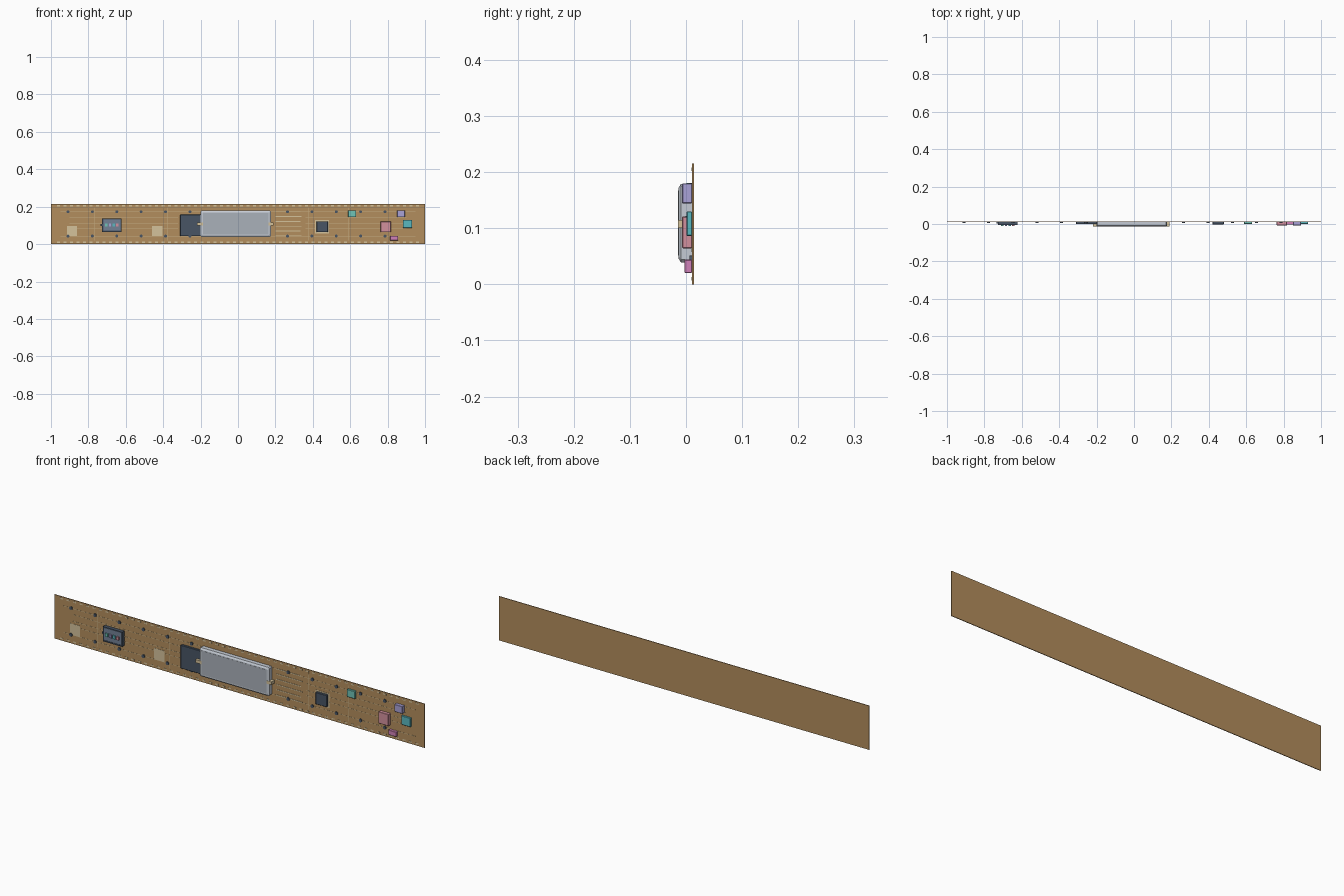
import bpy, bmesh, math
from mathutils import Matrix, Vector

if "Cube" in bpy.data.objects:
    bpy.data.objects.remove(bpy.data.objects["Cube"])

F = 0.0110  # y of the board's front face


def material(name, rgb):
    m = bpy.data.materials.new(name)
    m.diffuse_color = (*rgb, 1)
    m.use_nodes = True
    m.node_tree.nodes["Principled BSDF"].inputs["Base Color"].default_value = m.diffuse_color
    return m


WOOD = material("board_tan", (0.45, 0.27, 0.11))
PALE = material("pad_beige", (0.66, 0.54, 0.33))
TRACE = material("trace_tan", (0.58, 0.43, 0.23))
DARK = material("chip_dark", (0.065, 0.09, 0.13))
SLATE = material("module_slate", (0.17, 0.22, 0.30))
METAL = material("shield_metal", (0.40, 0.44, 0.49))
RIM = material("rim_metal", (0.56, 0.60, 0.66))
TEAL = material("teal", (0.16, 0.55, 0.47))
PINK = material("pink", (0.65, 0.28, 0.34))
LILAC = material("lilac", (0.40, 0.36, 0.68))
CYAN = material("cyan", (0.10, 0.48, 0.53))
MAGENTA = material("magenta", (0.63, 0.22, 0.48))


def finish(name, bm, mat):
    me = bpy.data.meshes.new(name)
    bm.to_mesh(me)
    bm.free()
    me.materials.append(mat)
    ob = bpy.data.objects.new(name, me)
    bpy.context.collection.objects.link(ob)
    return ob


def boxes(name, mat, items):
    """Each item is x0, x1, z0, z1, front y, back y."""
    bm = bmesh.new()
    for x0, x1, z0, z1, y0, y1 in items:
        m = Matrix.Translation(((x0 + x1) / 2, (y0 + y1) / 2, (z0 + z1) / 2))
        bmesh.ops.create_cube(bm, size=1, matrix=m @ Matrix.Diagonal((x1 - x0, y1 - y0, z1 - z0, 1)))
    return finish(name, bm, mat)


def chip(name, mat, x0, x1, z0, z1, y0):
    """Box chip with a slim bevel."""
    ob = boxes(name, mat, [(x0, x1, z0, z1, y0, F)])
    b = ob.modifiers.new("bevel", "BEVEL")
    b.width, b.segments = 0.0015, 1
    return ob


def can(name, mat, x0, x1, z0, z1, rings):
    """Lid lofted from (y, inset) rings with cut corners."""
    bm = bmesh.new()
    loops = []
    for y, i in rings:
        a, b, c, d, k = x0 + i, x1 - i, z0 + i, z1 - i, 0.005
        pts = [(a + k, c), (b - k, c), (b, c + k), (b, d - k), (b - k, d), (a + k, d), (a, d - k), (a, c + k)]
        loops.append([bm.verts.new((x, y, z)) for x, z in pts])
    for lo, hi in zip(loops, loops[1:]):
        for j in range(8):
            bm.faces.new((lo[j], lo[(j + 1) % 8], hi[(j + 1) % 8], hi[j]))
    bm.faces.new(loops[0][::-1])
    bm.faces.new(loops[-1])
    bmesh.ops.recalc_face_normals(bm, faces=bm.faces)
    return finish(name, bm, mat)


# Board
boxes("circuit_board", WOOD, [(-1, 1, 0, 0.215, F, 0.0145)])

# Edge contact pads along both long sides
n = 56
boxes("edge_pads", PALE, [(x - 0.008, x + 0.008, z - 0.003, z + 0.003, F - 0.0008, F + 0.0005)
                          for z in (0.010, 0.205)
                          for x in [-0.96 + 1.92 * i / (n - 1) for i in range(n)]])

# Long and cross traces
t = 0.0012
traces = [(-0.95, 0.95, z - t, z + t, F - 0.0006, F + 0.0005) for z in (0.043, 0.172)]
for z in (0.085, 0.11, 0.143):
    traces += [(-0.90, -0.32, z - t, z + t, F - 0.0006, F + 0.0005),
               (0.36, 0.90, z - t, z + t, F - 0.0006, F + 0.0005)]
traces += [(x - t, x + t, 0.02, 0.195, F - 0.0007, F + 0.0005) for x in (-0.765, -0.375, 0.375, 0.59)]
boxes("traces", TRACE, traces)

# Bus of parallel lines right of the shield
bus = []
for i in range(6):
    z = 0.045 + 0.0255 * i
    bus.append((0.20, 0.34 - 0.006 * (i % 2), z - 0.002, z + 0.002, F - 0.0015, F + 0.0005))
boxes("bus_lines", PALE, bus)

# Two rows of small dark studs
bm = bmesh.new()
for z in (0.043, 0.173):
    for i in range(14):
        x = -0.909 + 0.1304 * i
        if -0.2 < x < 0.18:
            continue
        m = Matrix.Translation((x, F - 0.002, z)) @ Matrix.Rotation(math.pi / 2, 4, "X")
        bmesh.ops.create_cone(bm, cap_ends=True, segments=12, radius1=0.008, radius2=0.008,
                              depth=0.005, matrix=m)
finish("studs", bm, DARK)

# Flat beige pads
boxes("square_pads", PALE, [(x, x + 0.055, 0.043, 0.098, F - 0.001, F + 0.0005) for x in (-0.915, -0.46)])

# Left module with raised frame and small parts on it
boxes("module_base", SLATE, [(-0.722, -0.626, 0.070, 0.134, -0.004, F)])
boxes("module_frame", DARK, [(-0.726, -0.622, 0.066, 0.072, -0.006, F),
                             (-0.726, -0.622, 0.132, 0.138, -0.006, F),
                             (-0.726, -0.720, 0.072, 0.132, -0.006, F),
                             (-0.628, -0.622, 0.072, 0.132, -0.006, F)])
for i, mat in enumerate((TEAL, LILAC, CYAN, PINK)):
    x = -0.711 + 0.020 * i
    boxes("module_button_%d" % (i + 1), mat, [(x, x + 0.013, 0.094, 0.110, -0.010, -0.003)])
boxes("module_side_pins", DARK, [(-0.735, -0.725, 0.097, 0.107, 0.002, F)])

# Large dark block and shield can
chip("dark_block", DARK, -0.310, -0.190, 0.043, 0.157, -0.001)
can("shield_can", RIM, -0.200, 0.176, 0.039, 0.179, [(F, 0), (-0.009, 0), (-0.0138, 0.008)])
boxes("shield_lid", METAL, [(-0.188, 0.164, 0.051, 0.167, -0.0145, -0.0130)])
boxes("shield_clips", PALE, [(-0.220, -0.188, 0.100, 0.115, -0.0142, F),
                             (0.164, 0.190, 0.100, 0.115, -0.0142, F)])

# Right-hand chips
boxes("dark_chip_seat", PALE, [(0.413, 0.486, 0.058, 0.128, F - 0.001, F + 0.0005)])
chip("dark_chip", DARK, 0.420, 0.480, 0.064, 0.122, -0.002)
chip("teal_chip", TEAL, 0.588, 0.632, 0.144, 0.181, 0.000)
chip("pink_chip", PINK, 0.763, 0.818, 0.064, 0.121, -0.007)
chip("lilac_chip", LILAC, 0.850, 0.893, 0.144, 0.180, -0.007)
chip("cyan_chip", CYAN, 0.881, 0.931, 0.086, 0.130, 0.001)
chip("magenta_chip", MAGENTA, 0.813, 0.856, 0.020, 0.044, -0.003)
